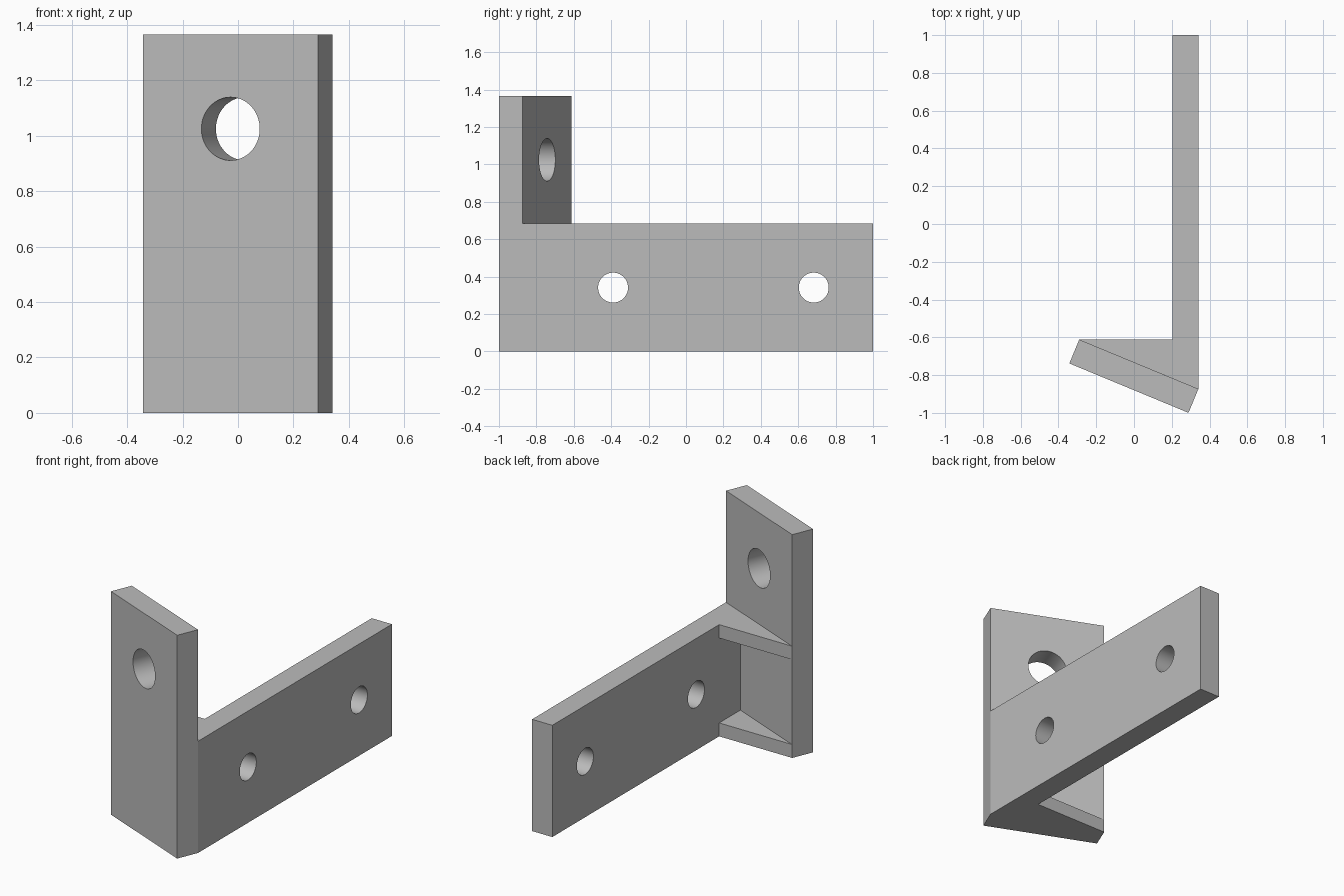
import bpy, bmesh
from math import radians, pi
from mathutils import Vector, Matrix

cube = bpy.data.objects.get("Cube")
if cube:
    bpy.data.objects.remove(cube, do_unlink=True)

# Single flat material
grey = bpy.data.materials.new("plain grey")
grey.use_nodes = True
colour = (0.5, 0.5, 0.5, 1)
grey.diffuse_color = colour
grey.node_tree.nodes["Principled BSDF"].inputs["Base Color"].default_value = colour


def prism(name, outline, low, high):
    """Extrude a plan outline upward from low to high."""
    bm = bmesh.new()
    base = bm.faces.new([bm.verts.new((p[0], p[1], low)) for p in outline])
    top = bmesh.ops.extrude_face_region(bm, geom=[base])["geom"]
    verts = [v for v in top if isinstance(v, bmesh.types.BMVert)]
    bmesh.ops.translate(bm, verts=verts, vec=(0, 0, high - low))
    bmesh.ops.recalc_face_normals(bm, faces=bm.faces)
    mesh = bpy.data.meshes.new(name)
    bm.to_mesh(mesh)
    bm.free()
    mesh.materials.append(grey)
    obj = bpy.data.objects.new(name, mesh)
    bpy.context.collection.objects.link(obj)
    return obj


def drill(obj, centre, axis, radius):
    """Cut a round hole through obj along axis."""
    bpy.ops.mesh.primitive_cylinder_add(vertices=64, radius=radius, depth=0.5)
    cutter = bpy.context.object
    cutter.name = "hole_cutter"
    cutter.hide_render = True
    cutter.data.materials.append(grey)
    cutter.matrix_world = Matrix.Translation(centre) @ axis.to_track_quat("Z", "Y").to_matrix().to_4x4()
    cut = obj.modifiers.new("hole", "BOOLEAN")
    cut.operation, cut.solver, cut.object = "DIFFERENCE", "EXACT", cutter
    select(obj)
    bpy.ops.object.modifier_apply(modifier=cut.name)
    bpy.data.objects.remove(cutter, do_unlink=True)


def select(obj):
    bpy.ops.object.select_all(action="DESELECT")
    obj.select_set(True)
    bpy.context.view_layer.objects.active = obj


# Main dimensions
thick, width, arm_height, plate_height = 0.137, 0.683, 0.683, 1.365
edge = 0.341
turn = Matrix.Rotation(radians(-22.5), 2)
along = turn @ Vector((1, 0))
inward = turn @ Vector((0, 1))

# Angled front plate
back_right = Vector((edge, -0.873))
back_left = back_right - along * width
front_right = back_right - inward * thick
front_left = back_left - inward * thick
plate = prism("front_plate", [front_left, front_right, back_right, back_left], 0, plate_height)
mid = (front_left + back_right) / 2
drill(plate, (mid.x, mid.y, 1.025), inward.to_3d(), 0.114)

# Long arm, mitred against the plate
inner = edge - thick
joint = back_right - along * (thick / along.x)
arm = prism("long_arm", [back_right, (edge, 1), (inner, 1), joint], 0, arm_height)
for y in (-0.39, 0.683):
    drill(arm, ((inner + edge) / 2, y, arm_height / 2), Vector((1, 0, 0)), 0.08)

# Triangular webs flush with the arm's top and bottom
web = 0.082
corner = (inner, back_left.y)
for name, low in (("lower_web", 0), ("upper_web", arm_height - web)):
    prism(name, [back_left, joint, corner], low, low + web)

# Smooth hole walls, crisp edges
for obj in (plate, arm):
    select(obj)
    bpy.ops.object.shade_smooth_by_angle(angle=radians(30))
